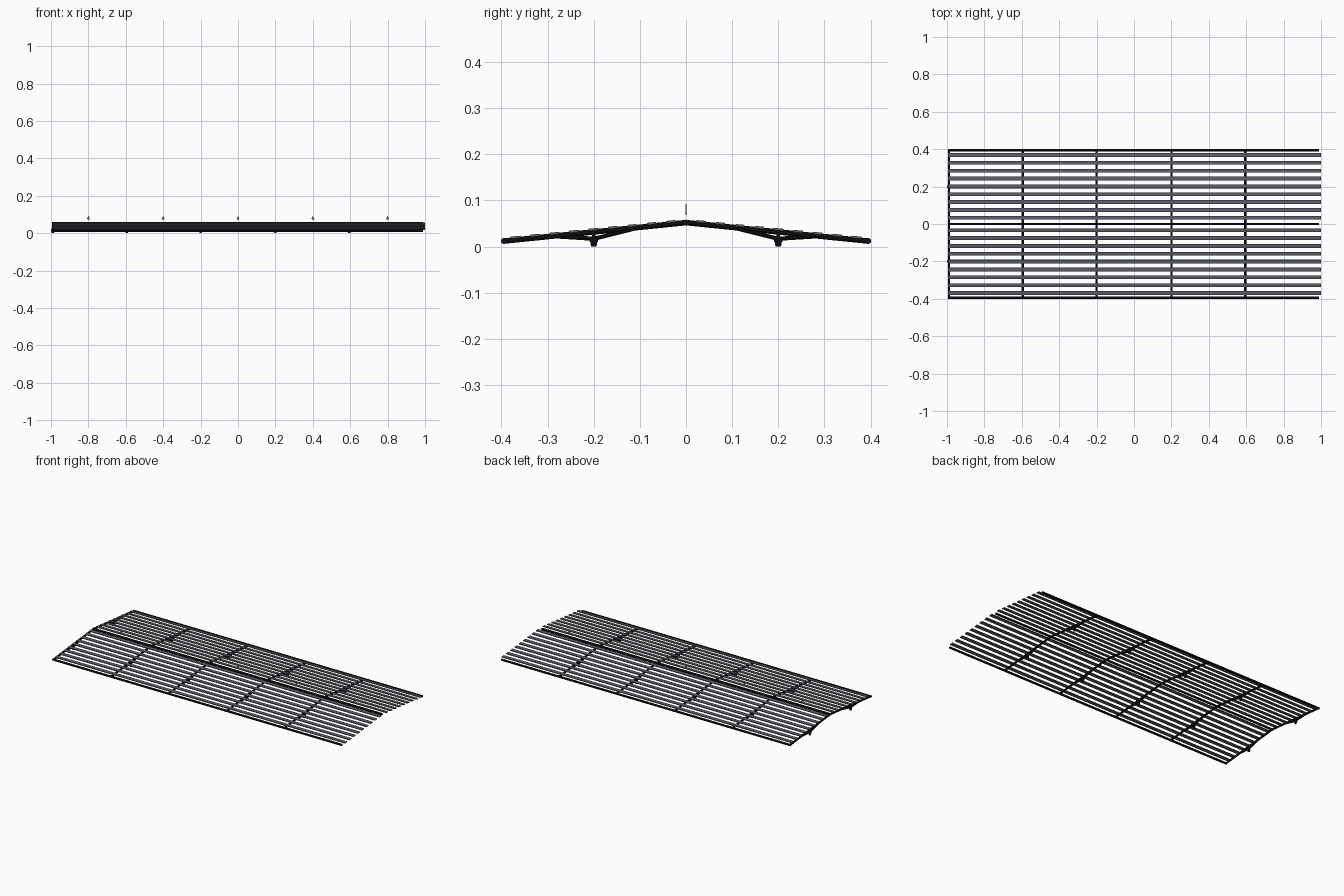
import bpy, bmesh, math
from mathutils import Vector

if "Cube" in bpy.data.objects:
    bpy.data.objects.remove(bpy.data.objects["Cube"])


def material(name, rgb):
    m = bpy.data.materials.new(name)
    m.diffuse_color = (*rgb, 1)
    m.use_nodes = True
    m.node_tree.nodes["Principled BSDF"].inputs["Base Color"].default_value = m.diffuse_color
    return m


BLACK = material("black_steel", (0.007, 0.007, 0.009))
SLATE = material("slate_grey", (0.105, 0.115, 0.135))
GREEN = material("grey_green", (0.16, 0.24, 0.21))

EAVE_Y, EAVE_Z, RIDGE_Z = 0.395, 0.012, 0.052
SLOPE = math.atan2(RIDGE_Z - EAVE_Z, EAVE_Y)
TRUSS_X = (-0.99, -0.595, -0.2, 0.2, 0.595)


def roof_z(y):
    return RIDGE_Z - abs(y) * math.tan(SLOPE)


def finish(name, bm, mat, smooth=False):
    bmesh.ops.recalc_face_normals(bm, faces=bm.faces)
    me = bpy.data.meshes.new(name)
    bm.to_mesh(me)
    bm.free()
    me.materials.append(mat)
    ob = bpy.data.objects.new(name, me)
    bpy.context.collection.objects.link(ob)
    if smooth:
        bpy.context.view_layer.objects.active = ob
        ob.select_set(True)
        bpy.ops.object.shade_smooth_by_angle()
        ob.select_set(False)
    return ob


def rod(bm, a, b, r1, r2=None, sides=10):
    a, b = Vector(a), Vector(b)
    d = b - a
    made = bmesh.ops.create_cone(bm, cap_ends=True, segments=sides, radius1=r1,
                                 radius2=r1 if r2 is None else r2, depth=d.length)
    rot = d.to_track_quat('Z', 'Y').to_matrix()
    bmesh.ops.rotate(bm, verts=made["verts"], matrix=rot)
    bmesh.ops.translate(bm, verts=made["verts"], vec=(a + b) / 2)


# Long tubes along the ridge and both eaves
for name, y in (("front_eave_tube", -EAVE_Y), ("ridge_tube", 0), ("back_eave_tube", EAVE_Y)):
    bm = bmesh.new()
    rod(bm, (-0.995, y, roof_z(y)), (0.99, y, roof_z(y)), 0.0065)
    finish(name, bm, BLACK, True)

# Trusses: rafters, lower chords and hanging joints
for i, x in enumerate(TRUSS_X):
    bm = bmesh.new()
    for s in (-1, 1):
        rod(bm, (x, s * EAVE_Y, EAVE_Z), (x, 0, RIDGE_Z), 0.006)
        joint = (x, s * 0.2, 0.017)
        rod(bm, (x, s * 0.29, roof_z(0.29)), joint, 0.0045)
        rod(bm, joint, (x, s * 0.1, roof_z(0.1)), 0.0045)
        rod(bm, joint, (x, s * 0.2, roof_z(0.2)), 0.004)
        # joint knob
        rod(bm, (x, s * 0.2, 0.01), (x, s * 0.2, 0.022), 0.0095)
        rod(bm, (x, s * 0.2, 0.0), (x, s * 0.2, 0.012), 0.006, 0.008)
    finish(f"truss_{i + 1}", bm, BLACK, True)

# Roof slats lying along both slopes
for side, s in (("front", -1), ("back", 1)):
    for k in range(9):
        y = s * (0.033 + k * 0.042)
        bpy.ops.mesh.primitive_cube_add(size=1, location=(0.004, y, roof_z(y) + 0.0055),
                                        rotation=(-s * SLOPE, 0, 0))
        slat = bpy.context.object
        slat.name = f"{side}_slat_{k + 1}"
        slat.scale = (1.992, 0.02, 0.005)
        slat.data.materials.append(SLATE)

# Small flat diamond ornaments above the ridge
for i in range(5):
    x = -0.8 + 0.4 * i
    bm = bmesh.new()
    outline = [(0, 0.069), (0.008, 0.077), (0, 0.092), (-0.008, 0.077)]
    face = bm.faces.new([bm.verts.new((x + u, -0.001, z)) for u, z in outline])
    ext = bmesh.ops.extrude_face_region(bm, geom=[face])
    bmesh.ops.translate(bm, vec=(0, 0.002, 0),
                        verts=[v for v in ext["geom"] if isinstance(v, bmesh.types.BMVert)])
    finish(f"ridge_diamond_{i + 1}", bm, GREEN)
